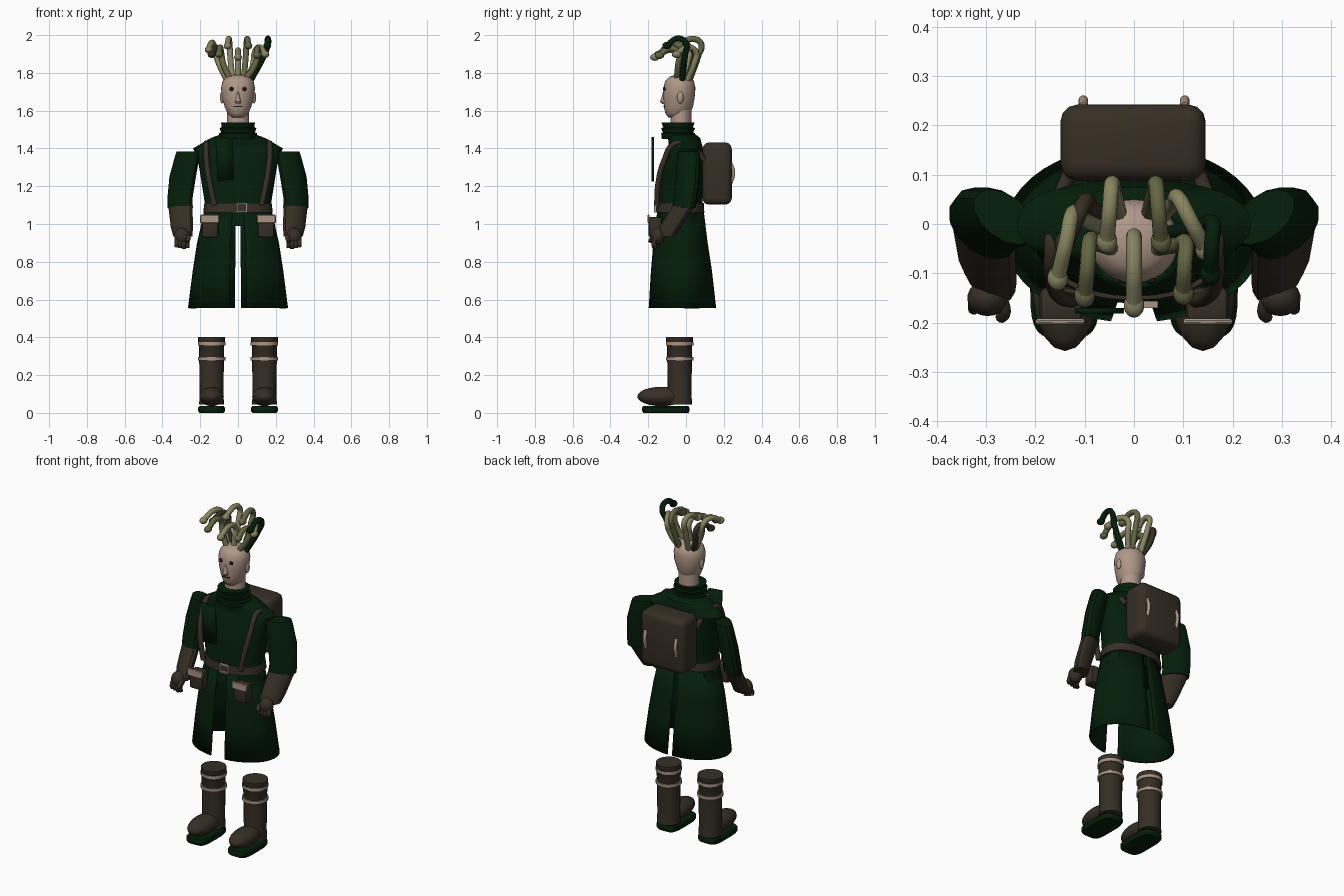
import bpy, bmesh, math
from mathutils import Vector

cube = bpy.data.objects.get("Cube")
if cube:
    bpy.data.objects.remove(cube, do_unlink=True)


def material(name, rgb):
    m = bpy.data.materials.new(name)
    m.use_nodes = True
    m.diffuse_color = (*rgb, 1)
    bsdf = next(n for n in m.node_tree.nodes if n.type == 'BSDF_PRINCIPLED')
    bsdf.inputs["Base Color"].default_value = (*rgb, 1)
    return m


GREEN = material("dark green cloth", (0.0015, 0.013, 0.003))
BROWN = material("brown leather", (0.037, 0.028, 0.018))
SKIN = material("pale skin", (0.43, 0.31, 0.245))
TAN = material("tan trim", (0.40, 0.30, 0.23))
OLIVE = material("light olive", (0.25, 0.235, 0.12))
MOSS = material("moss olive", (0.13, 0.135, 0.06))
BLACK = material("eye black", (0.01, 0.01, 0.01))


def finish(ob, mat, angle=40):
    ob.data.materials.clear()
    ob.data.materials.append(mat)
    bpy.ops.object.select_all(action='DESELECT')
    ob.select_set(True)
    bpy.context.view_layer.objects.active = ob
    bpy.ops.object.shade_smooth_by_angle(angle=math.radians(angle))
    return ob


def from_bmesh(name, bm, mat, angle=40):
    bmesh.ops.recalc_face_normals(bm, faces=bm.faces)
    me = bpy.data.meshes.new(name)
    bm.to_mesh(me)
    bm.free()
    ob = bpy.data.objects.new(name, me)
    bpy.context.collection.objects.link(ob)
    return finish(ob, mat, angle)


def loft(name, rings, mat, power=2.0, n=28, gap=None, angle=40, skew=0.0):
    """Skin super-ellipse rings (z, cx, cy, rx, ry); gap = front and back angles of an open half shell."""
    bm = bmesh.new()
    rows = []
    for z, cx, cy, rx, ry in rings:
        row = []
        for i in range(n):
            if gap is None:
                a = 2 * math.pi * i / n
            else:
                a = gap[0] + (math.pi - gap[0] - gap[1]) * i / (n - 1)
            s, c = math.sin(a), -math.cos(a)
            dx = rx * math.copysign(abs(s) ** (2 / power), s)
            dy = ry * math.copysign(abs(c) ** (2 / power), c)
            row.append(bm.verts.new((cx + dx, cy + dy + skew * dx, z)))
        rows.append(row)
    for lo, hi in zip(rows, rows[1:]):
        for i in range(n if gap is None else n - 1):
            j = (i + 1) % n
            bm.faces.new((lo[i], lo[j], hi[j], hi[i]))
    if gap is None:
        bm.faces.new(rows[0])
        bm.faces.new(rows[-1])
    return from_bmesh(name, bm, mat, angle)


def box(name, loc, size, mat, bevel=0.0, segments=2):
    bm = bmesh.new()
    bmesh.ops.create_cube(bm, size=1)
    for v in bm.verts:
        v.co = Vector(a * b for a, b in zip(v.co, size)) + Vector(loc)
    if bevel:
        bmesh.ops.bevel(bm, geom=bm.edges[:], offset=bevel, segments=segments, affect='EDGES', profile=0.5)
    return from_bmesh(name, bm, mat)


def ball(name, loc, radii, mat):
    bm = bmesh.new()
    bmesh.ops.create_uvsphere(bm, u_segments=18, v_segments=12, radius=1)
    for v in bm.verts:
        v.co = Vector(a * b for a, b in zip(v.co, radii)) + Vector(loc)
    return from_bmesh(name, bm, mat, 60)


def tube(name, points, radius, mat):
    cu = bpy.data.curves.new(name, 'CURVE')
    cu.dimensions = '3D'
    cu.bevel_depth = radius
    cu.bevel_resolution = 3
    cu.resolution_u = 8
    cu.use_fill_caps = True
    sp = cu.splines.new('BEZIER')
    sp.bezier_points.add(len(points) - 1)
    for bp, p in zip(sp.bezier_points, points):
        bp.co = p
        bp.handle_left_type = bp.handle_right_type = 'AUTO'
    ob = bpy.data.objects.new(name, cu)
    bpy.context.collection.objects.link(ob)
    bpy.ops.object.select_all(action='DESELECT')
    ob.select_set(True)
    bpy.context.view_layer.objects.active = ob
    bpy.ops.object.convert(target='MESH')
    return finish(bpy.context.view_layer.objects.active, mat, 60)


# Coat body, belt and wrapped collar
loft("coat_body", [(0.99, 0, -.033, .198, .128), (1.09, 0, -.03, .172, .118), (1.2, 0, -.025, .19, .113),
                   (1.34, 0, -.015, .212, .108), (1.40, 0, 0, .238, .09),
                   (1.455, 0, -.01, .145, .085), (1.475, 0, -.03, .09, .08)], GREEN, 2.2, 32, angle=30)
loft("belt", [(1.062, 0, -.03, .184, .127), (1.11, 0, -.03, .178, .124)], BROWN, 2.4, 32)
loft("collar", [(1.45, 0, -.04, .098, .088), (1.48, 0, -.042, .102, .09), (1.484, 0, -.042, .09, .08),
                (1.508, 0, -.042, .097, .09), (1.512, 0, -.042, .086, .078),
                (1.537, 0, -.042, .09, .088), (1.537, 0, -.04, .06, .06)], GREEN, angle=25)

# Buckle frame
for side in (1, -1):
    box("buckle_upright", (.02 + side * .025, -.163, 1.087), (.008, .014, .05), TAN)
    box("buckle_crossbar", (.02, -.163, 1.087 + side * .021), (.05, .014, .008), TAN)

# Hanging scarf end
bm = bmesh.new()
bm.faces.new([bm.verts.new((x, -.17, z)) for x, z in ((-.12, 1.46), (-.03, 1.45), (-.02, 1.235), (-.108, 1.225))])
scarf = from_bmesh("scarf_end", bm, GREEN)
scarf.modifiers.new("thickness", 'SOLIDIFY').thickness = 0.012

# Backpack
box("backpack", (-.002, .165, 1.267), (.295, .155, .33), BROWN, .035, 3)

# Head
loft("neck", [(1.5, 0, -.027, .06, .055), (1.62, 0, -.027, .058, .055)], SKIN)
loft("head", [(1.565, 0, -.052, .035, .042), (1.585, 0, -.045, .055, .064), (1.62, 0, -.04, .07, .077),
              (1.67, 0, -.037, .085, .083), (1.72, 0, -.035, .09, .085), (1.757, 0, -.034, .082, .076),
              (1.78, 0, -.033, .06, .055), (1.79, 0, -.033, .02, .02)], SKIN, angle=70)
loft("nose", [(1.635, 0, -.118, .012, .008), (1.648, 0, -.122, .016, .015),
              (1.675, 0, -.116, .009, .012), (1.705, 0, -.112, .005, .008)], SKIN, n=10)
box("mouth", (0, -.115, 1.622), (.05, .008, .006), BLACK)

for side, label in ((1, "left"), (-1, "right")):
    # Face details
    ball(label + "_eye", (side * .034, -.114, 1.715), (.011, .008, .011), BLACK)
    ball(label + "_ear", (side * .084, -.03, 1.67), (.012, .017, .032), SKIN)
    # Split coat skirt, open wider at the front
    skirt = loft(label + "_coat_skirt",
                 [(z, 0, cy, side * rx, ry) for z, cy, rx, ry in
                  ((.555, -.02, .265, .18), (.75, -.025, .24, .163), (.9, -.03, .217, .145), (1.07, -.03, .178, .124))],
                 GREEN, 2.05, 22, gap=(.17, .06))
    skirt.modifiers.new("thickness", 'SOLIDIFY').thickness = 0.008
    # Sleeve, cuff and hand
    loft(label + "_sleeve", [(z, side * cx, cy, rx, ry) for z, cx, cy, rx, ry in
                             ((1.085, .306, -.012, .069, .056), (1.13, .308, -.004, .068, .056),
                              (1.25, .293, .01, .072, .057), (1.36, .268, .014, .067, .054),
                              (1.385, .262, .014, .064, .05))], GREEN, n=14, angle=30, skew=side * .4)
    loft(label + "_cuff", [(z, side * cx, cy, rx, ry) for z, cx, cy, rx, ry in
                           ((.935, .292, -.108, .052, .048), (.98, .297, -.086, .06, .053),
                            (1.098, .305, -.012, .066, .053))], BROWN, n=14, angle=30, skew=side * .4)
    ball(label + "_hand", (side * .297, -.15, .935), (.041, .037, .046), BROWN)
    for i in range(4):
        x = side * (.268 + i * .019)
        tube(label + "_finger", [(x, -.16, .925), (x, -.172, .895), (x, -.165, .87 + .006 * abs(i - 1))], .012, BROWN)
    tube(label + "_thumb", [(side * .268, -.15, .94), (side * .262, -.18, .925), (side * .27, -.19, .905)], .012, BROWN)
    # Belt pouch
    box(label + "_pouch", (side * .148, -.163, .983), (.088, .07, .11), BROWN, .014)
    box(label + "_pouch_flap", (side * .15, -.198, 1.027), (.1, .012, .045), TAN, .004, 1)
    # Shoulder strap and pack fastener
    tube(label + "_shoulder_strap", [(side * x, y, z) for x, y, z in
                                     ((.125, -.155, 1.1), (.15, -.147, 1.22), (.166, -.118, 1.33), (.168, -.06, 1.425),
                                      (.165, 0, 1.415), (.15, .055, 1.39), (.135, .095, 1.34))], .015, BROWN)
    tube(label + "_pack_fastener", [(side * .103, y, z) for y, z in
                                    ((.237, 1.32), (.251, 1.275), (.237, 1.215))], .01, TAN)
    # Boot
    bx = side * .14
    loft(label + "_boot_shaft", [(z, bx, -.034, r, r) for z, r in
                                 ((.045, .066), (.1, .063), (.25, .065), (.37, .067), (.375, .071), (.402, .071))],
         BROWN, n=20)
    ball(label + "_boot_toe", (bx, -.13, .087), (.066, .128, .051), BROWN)
    loft(label + "_boot_sole", [(0, bx, -.107, .064, .12), (.01, bx, -.107, .071, .125), (.028, bx, -.107, .071, .125),
                                (.036, bx, -.107, .064, .12)], GREEN, 4)
    for z in (.287, .365):
        loft(label + "_boot_strap", [(z - .009, bx, -.034, .073, .073), (z + .009, bx, -.034, .073, .073)], TAN, n=20)

# Curling hair strands: root, outermost bend, tip, peak height, colour
strands = [((-.03, .02), (-.045, .08), (-.055, -.035), 1.98, OLIVE),
           ((.03, .02), (.045, .08), (.055, -.035), 1.98, MOSS),
           ((-.06, -.01), (-.125, .02), (-.155, -.11), 1.96, OLIVE),
           ((-.04, -.05), (-.09, -.035), (-.10, -.145), 1.935, MOSS),
           ((0, -.04), (0, -.03), (0, -.165), 1.92, OLIVE),
           ((.05, .01), (.09, .053), (.145, -.05), 1.935, OLIVE),
           ((.04, -.05), (.105, -.04), (.1, -.14), 1.93, MOSS),
           ((.07, -.02), (.16, .0), (.155, -.10), 1.982, GREEN),
           ((-.055, .005), (-.1, .045), (-.14, -.04), 1.935, BROWN)]
for root, bend, tip, peak, mat in strands:
    r, b, t = Vector(root), Vector(bend), Vector(tip)
    top = b.lerp(t, .4)
    tube("hair_strand", [(*r, 1.765), (*r.lerp(b, .75), peak - .09), (*b, peak - .025),
                         (*top, peak), (*t, peak - .035)], .016, mat)
    ball("hair_tip", (*t, peak - .037), (.021, .025, .019), mat)
